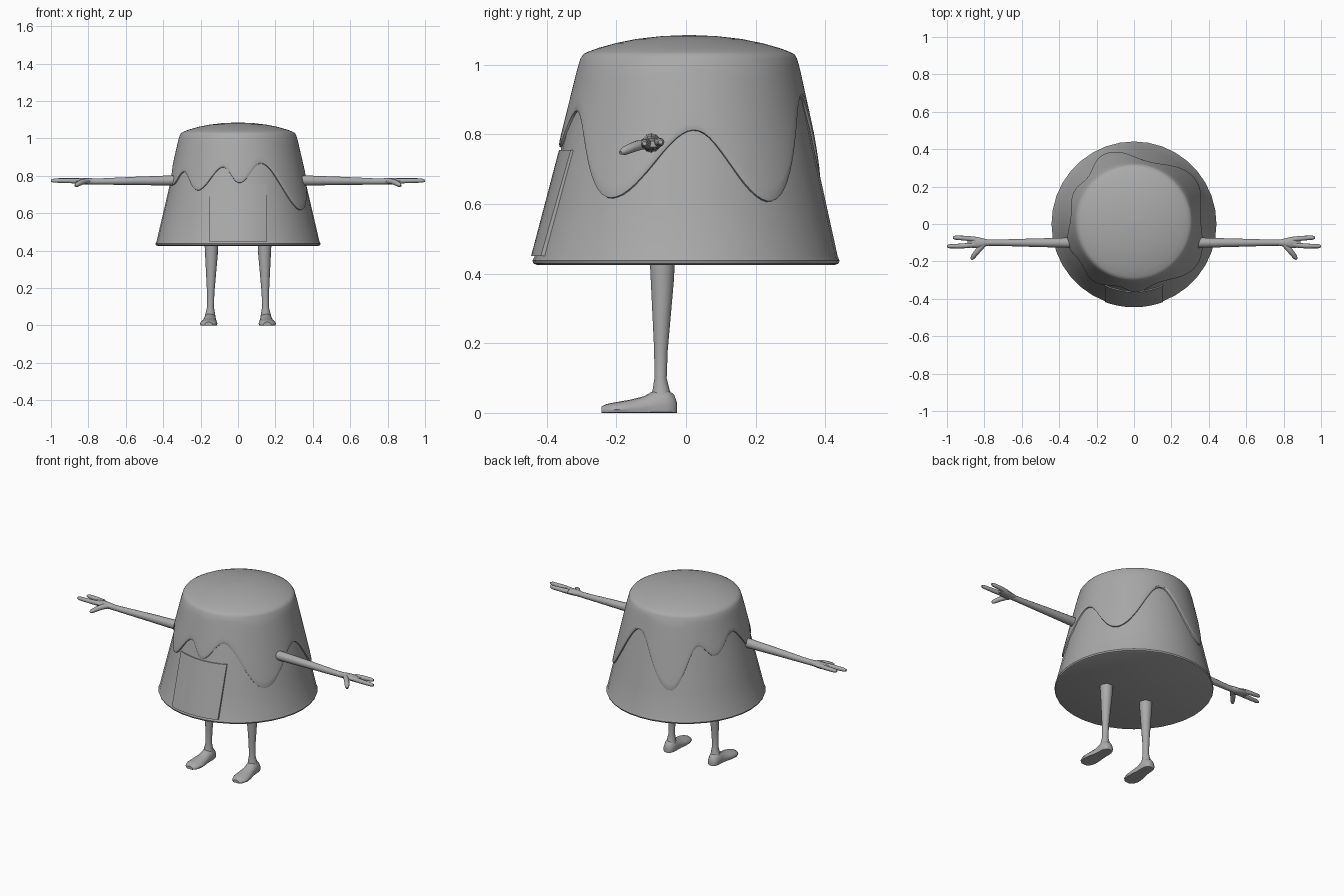
import bpy, math
from mathutils import Vector

if "Cube" in bpy.data.objects:
    bpy.data.objects.remove(bpy.data.objects["Cube"])

grey = bpy.data.materials.new("plain_grey")
grey.diffuse_color = (0.4, 0.4, 0.4, 1)
grey.use_nodes = True
grey.node_tree.nodes["Principled BSDF"].inputs["Base Color"].default_value = grey.diffuse_color


def make(name, verts, faces, angle=40):
    me = bpy.data.meshes.new(name)
    me.from_pydata(verts, [], faces)
    me.materials.append(grey)
    ob = bpy.data.objects.new(name, me)
    bpy.context.collection.objects.link(ob)
    bpy.ops.object.select_all(action='DESELECT')
    ob.select_set(True)
    bpy.context.view_layer.objects.active = ob
    bpy.ops.object.mode_set(mode='EDIT')
    bpy.ops.mesh.select_all(action='SELECT')
    bpy.ops.mesh.normals_make_consistent(inside=False)
    bpy.ops.object.mode_set(mode='OBJECT')
    bpy.ops.object.shade_smooth_by_angle(angle=math.radians(angle))
    return ob


def loft(name, rings, caps=True, angle=40):
    """Bridge equal-length closed rings of points."""
    n = len(rings[0])
    verts = [p for r in rings for p in r]
    faces = [(i * n + j, i * n + (j + 1) % n, (i + 1) * n + (j + 1) % n, (i + 1) * n + j)
             for i in range(len(rings) - 1) for j in range(n)]
    if caps:
        faces += [tuple(range(n)), tuple(range((len(rings) - 1) * n, len(rings) * n))]
    return make(name, verts, faces, angle)


def tube(name, path, n=10):
    """Round limb along (x, y, z, radius) points."""
    pts = [Vector(p[:3]) for p in path]
    rings = []
    for i, p in enumerate(path):
        d = (pts[min(i + 1, len(pts) - 1)] - pts[max(i - 1, 0)]).normalized()
        u = d.cross(Vector((0, 1, 0) if abs(d.z) > 0.7 else (0, 0, 1))).normalized()
        v = d.cross(u)
        rings.append([pts[i] + p[3] * (u * math.cos(a) + v * math.sin(a))
                      for a in (2 * math.pi * k / n for k in range(n))])
    return loft(name, rings)


def wall(z):
    """Radius of the tapered body at height z."""
    return 0.44 - 0.14 * (z - 0.43) / 0.6


def polar(a, r, z):
    lean = 0.008 * (z - 0.43) / 0.6
    return (r * math.cos(a), r * math.sin(a) + lean, z)


def ring(r, z, n):
    return [polar(2 * math.pi * k / n, r, z) for k in range(n)]


# Body: tapered cup with a small rounded lower rim
profile = [(0.428, 0.425), (0.438, 0.429), (0.441, 0.437), (wall(0.45), 0.45)]
profile += [(wall(z), z) for z in (0.6, 0.75, 0.9, 1.01)]
loft("body", [ring(r, z, 36) for r, z in profile])

# Topping: domed cap with a wavy dripping edge, (angle, height) keys
drips = [(3, 0.81), (36, 0.605), (76, 0.905), (113, 0.61), (137, 0.855), (152, 0.79),
         (175, 0.89), (200, 0.75), (215, 0.82), (235, 0.72), (257, 0.845), (271, 0.76),
         (291, 0.865), (327, 0.615), (363, 0.81)]


def drip(a):
    deg = math.degrees(a) % 360
    if deg < 3:
        deg += 360
    for (a0, z0), (a1, z1) in zip(drips, drips[1:]):
        if a0 <= deg <= a1:
            t = (deg - a0) / (a1 - a0)
            return z0 + (z1 - z0) * (0.5 - 0.5 * math.cos(math.pi * t))


N = 144
angles = [2 * math.pi * k / N for k in range(N)]
rings = [ring(r, z, N) for r, z in
         [(0.01, 1.085), (0.08, 1.082), (0.15, 1.074), (0.21, 1.062), (0.26, 1.048),
          (0.29, 1.037), (0.303, 1.03), (0.311, 1.018)]]
for t in (0.15, 0.35, 0.55, 0.75, 0.9):
    row = []
    for a in angles:
        z = 1.018 + (drip(a) - 1.018) * t
        row.append(polar(a, wall(z) + 0.01, z))
    rings.append(row)
for up, off in ((0.012, 0.009), (0.003, 0.006), (0.0, -0.004)):
    rings.append([polar(a, wall(drip(a) + up) + off, drip(a) + up) for a in angles])
loft("topping", rings, caps=False)
cap = bpy.data.objects["topping"].data
make("topping_centre", [v.co.copy() for v in cap.vertices[:N]], [tuple(range(N))])

# Front panel: thin curved plate hugging the body
M = 12
panel = []
for z, out in ((0.45, -0.008), (0.45, 0.01), (0.755, 0.005), (0.755, -0.008)):
    row = []
    for k in range(M + 1):
        x = -0.155 + 0.31 * k / M
        row.append((x, -math.sqrt((wall(z) + out) ** 2 - x * x) + 0.008 * (z - 0.43) / 0.6, z))
    panel.append(row)
columns = [[panel[i][k] for i in range(4)] for k in range(M + 1)]
loft("front_panel", columns, angle=30)

for s, side in ((1, "left"), (-1, "right")):
    def limb(part, path, n=10):
        tube(side + "_" + part, [(s * x, y, z, r) for x, y, z, r in path], n)

    # Arm, flat palm, two fingers and a thumb
    limb("arm", [(0.30, -0.10, 0.775, 0.028), (0.36, -0.10, 0.775, 0.027),
                 (0.55, -0.10, 0.773, 0.022), (0.72, -0.10, 0.77, 0.017),
                 (0.80, -0.10, 0.77, 0.016)], 12)
    palm = []
    for x, y, w, h in ((0.77, -0.10, 0.014, 0.014), (0.80, -0.10, 0.021, 0.017),
                       (0.835, -0.10, 0.030, 0.017), (0.865, -0.097, 0.031, 0.014),
                       (0.89, -0.095, 0.024, 0.009)):
        palm.append([(s * x, y + w * math.cos(a), 0.772 + h * math.sin(a))
                     for a in (math.pi * k / 6 for k in range(12))])
    loft(side + "_palm", palm)
    limb("back_finger", [(0.85, -0.082, 0.775, 0.014), (0.90, -0.076, 0.777, 0.013),
                         (0.955, -0.073, 0.778, 0.011), (0.968, -0.073, 0.778, 0.006)])
    limb("front_finger", [(0.85, -0.11, 0.772, 0.015), (0.91, -0.117, 0.774, 0.013),
                          (0.985, -0.119, 0.774, 0.011), (1.0, -0.119, 0.774, 0.006)])
    limb("thumb", [(0.80, -0.105, 0.772, 0.014), (0.825, -0.132, 0.770, 0.015),
                   (0.845, -0.155, 0.762, 0.014), (0.862, -0.178, 0.752, 0.012),
                   (0.870, -0.188, 0.747, 0.006)])

    # Leg tapering down to the ankle
    limb("leg", [(0.142, -0.068, 0.44, 0.037), (0.142, -0.068, 0.38, 0.034),
                 (0.144, -0.070, 0.28, 0.027), (0.146, -0.072, 0.18, 0.020),
                 (0.147, -0.073, 0.10, 0.018), (0.148, -0.072, 0.07, 0.024),
                 (0.149, -0.070, 0.04, 0.030)], 14)

    # Foot: flat sole, rounded heel, broad low toe
    foot = []
    for y, x, w, h in ((-0.026, 0.15, 0.014, 0.030), (-0.034, 0.15, 0.026, 0.052),
                       (-0.055, 0.15, 0.034, 0.069), (-0.085, 0.15, 0.035, 0.068),
                       (-0.12, 0.152, 0.037, 0.048), (-0.16, 0.155, 0.045, 0.038),
                       (-0.20, 0.157, 0.047, 0.031), (-0.23, 0.157, 0.036, 0.025),
                       (-0.243, 0.157, 0.020, 0.018)):
        foot.append([(s * (x + w * math.cos(a)), y, h * max(0, 0.3 + 0.7 * math.sin(a)))
                     for a in (2 * math.pi * k / 16 for k in range(16))])
    loft(side + "_foot", foot)
